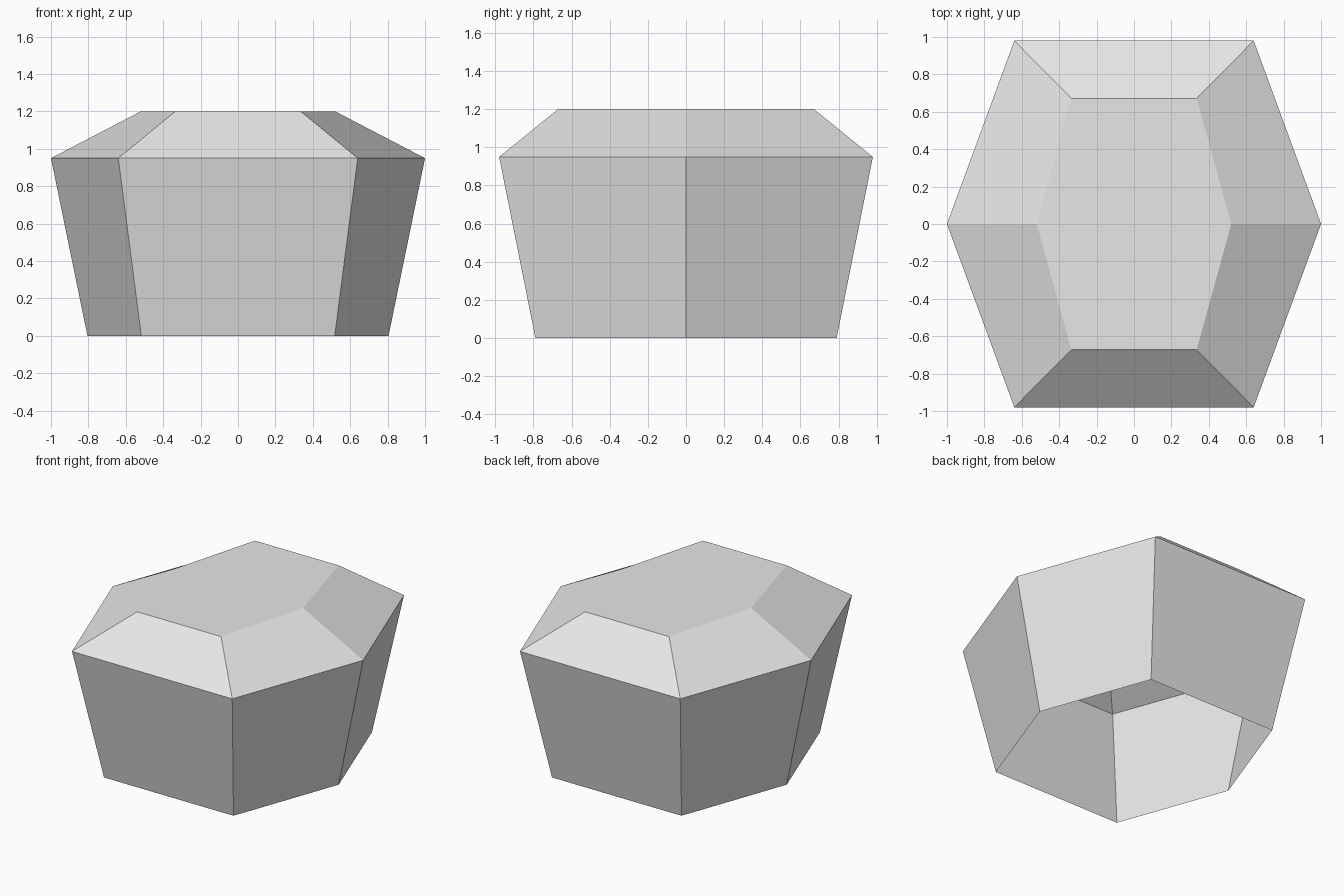
import bpy
import bmesh

default_cube = bpy.data.objects.get("Cube")
if default_cube:
    bpy.data.objects.remove(default_cube, do_unlink=True)

# Single plain grey
grey = bpy.data.materials.new("light_grey")
grey.use_nodes = True
colour = (0.8, 0.8, 0.8, 1)
grey.diffuse_color = colour
grey.node_tree.nodes["Principled BSDF"].inputs["Base Color"].default_value = colour


def hex_ring(bm, tip_x, corner_x, corner_y, z):
    """Stretched hexagon with points on the left and right, counter-clockwise."""
    outline = [(tip_x, 0), (corner_x, corner_y), (-corner_x, corner_y),
               (-tip_x, 0), (-corner_x, -corner_y), (corner_x, -corner_y)]
    return [bm.verts.new((x, y, z)) for x, y in outline]


# Flared walls, sloping shoulder and flat top, open underneath
bm = bmesh.new()
rings = [
    hex_ring(bm, 0.805, 0.517, 0.79, 0),
    hex_ring(bm, 1.0, 0.64, 0.98, 0.95),
    hex_ring(bm, 0.52, 0.335, 0.672, 1.2),
]
for low, high in zip(rings, rings[1:]):
    for i in range(len(low)):
        j = (i + 1) % len(low)
        bm.faces.new((low[i], low[j], high[j], high[i]))
bm.faces.new(rings[-1])

mesh = bpy.data.meshes.new("faceted_shell")
bm.to_mesh(mesh)
bm.free()
mesh.materials.append(grey)
shell = bpy.data.objects.new("faceted_shell", mesh)
bpy.context.collection.objects.link(shell)
